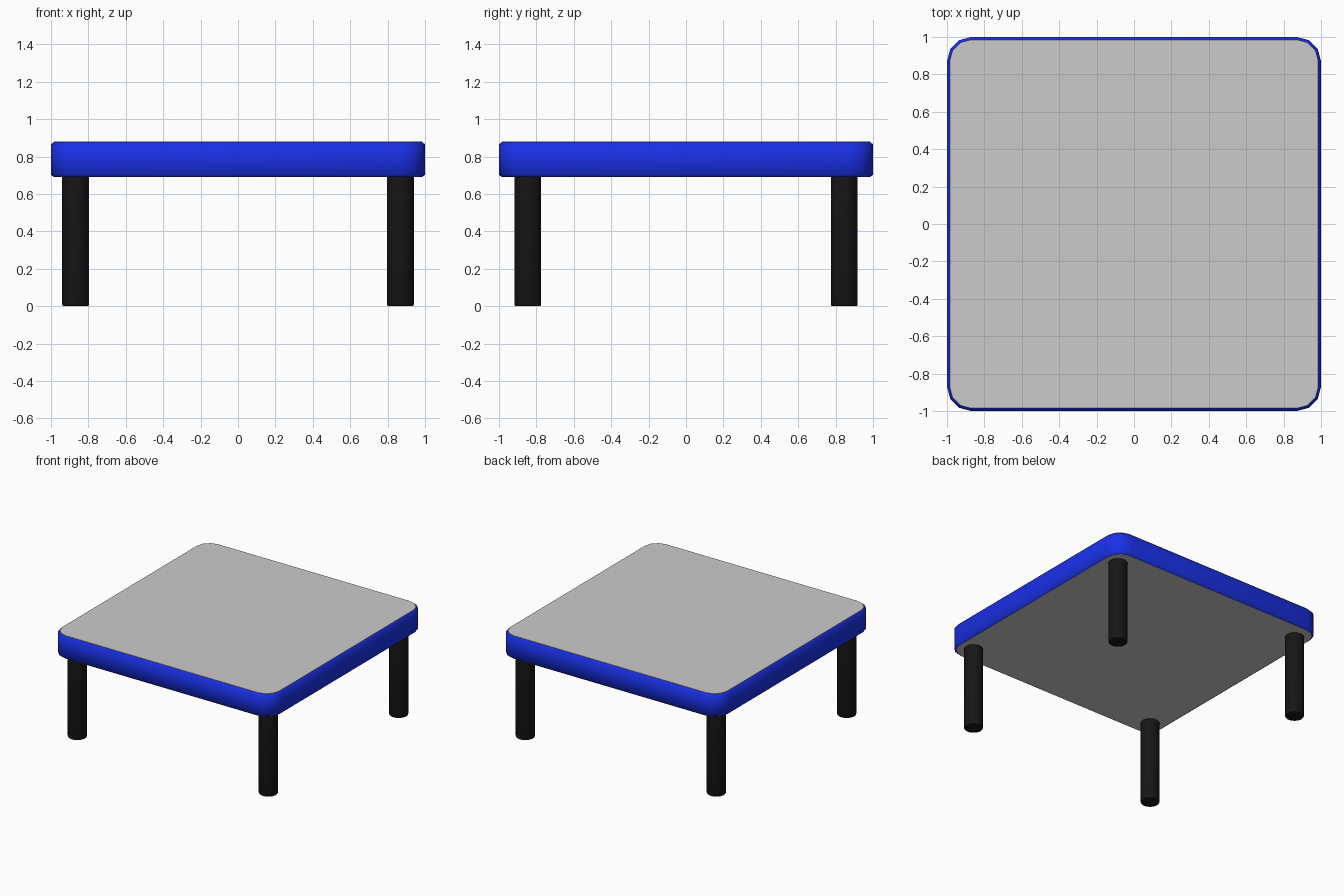
import bpy, bmesh, math

if "Cube" in bpy.data.objects:
    bpy.data.objects.remove(bpy.data.objects["Cube"])


def material(name, rgb):
    m = bpy.data.materials.new(name)
    m.diffuse_color = (*rgb, 1)
    m.use_nodes = True
    m.node_tree.nodes["Principled BSDF"].inputs["Base Color"].default_value = m.diffuse_color
    return m


def outline(inset, radius=0.13, steps=3):
    """Rounded square, inset from the 2 x 2 footprint."""
    c = 1 - radius
    r = radius - inset
    pts = []
    for q, (sx, sy) in enumerate([(1, 1), (-1, 1), (-1, -1), (1, -1)]):
        for i in range(steps + 1):
            a = math.pi / 2 * (q + i / steps)
            pts.append((sx * c + r * math.cos(a), sy * c + r * math.sin(a)))
    return pts


def loft(name, profile, mat=None, caps=False):
    """Stack rounded-square rings given as (inset, z)."""
    bm = bmesh.new()
    rings = [[bm.verts.new((x, y, z)) for x, y in outline(ins)] for ins, z in profile]
    n = len(rings[0])
    for a, b in zip(rings, rings[1:]):
        for i in range(n):
            j = (i + 1) % n
            bm.faces.new((a[i], a[j], b[j], b[i]))
    if caps:
        bm.faces.new(rings[0][::-1])
        bm.faces.new(rings[-1])
    return finish(name, bm, mat)


def finish(name, bm, mat, smooth=None):
    me = bpy.data.meshes.new(name)
    bm.to_mesh(me)
    bm.free()
    ob = bpy.data.objects.new(name, me)
    bpy.context.collection.objects.link(ob)
    if mat:
        me.materials.append(mat)
    bpy.ops.object.select_all(action='DESELECT')
    ob.select_set(True)
    bpy.context.view_layer.objects.active = ob
    if smooth is None:
        bpy.ops.object.shade_smooth()
    else:
        bpy.ops.object.shade_smooth_by_angle(angle=math.radians(smooth))
    return ob


blue = material("blue_edge", (0.01, 0.03, 0.8))
black = material("black_leg", (0.008, 0.008, 0.008))

# Table top: grey board with a blue edge band around it
board = loft("table_top", [(0.015, 0.69), (0.015, 0.88)], caps=True)
board.data.shade_flat()
loft("edge_band", [(0.015, 0.692), (0.0, 0.702), (0.0, 0.866), (0.015, 0.877)], blue)

# Four round legs with slightly softened feet
for side, sx in (("left", -1), ("right", 1)):
    for end, sy in (("front", -1), ("back", 1)):
        bm = bmesh.new()
        bmesh.ops.create_cone(bm, cap_ends=True, segments=32, radius1=0.072,
                              radius2=0.072, depth=0.69)
        foot = [e for e in bm.edges if all(v.co.z < 0 for v in e.verts)]
        bmesh.ops.bevel(bm, geom=foot, offset=0.01, segments=2, profile=0.5,
                        affect='EDGES')
        bmesh.ops.translate(bm, verts=bm.verts, vec=(sx * 0.868, sy * 0.846, 0.345))
        finish(f"{end}_{side}_leg", bm, black, 40)
